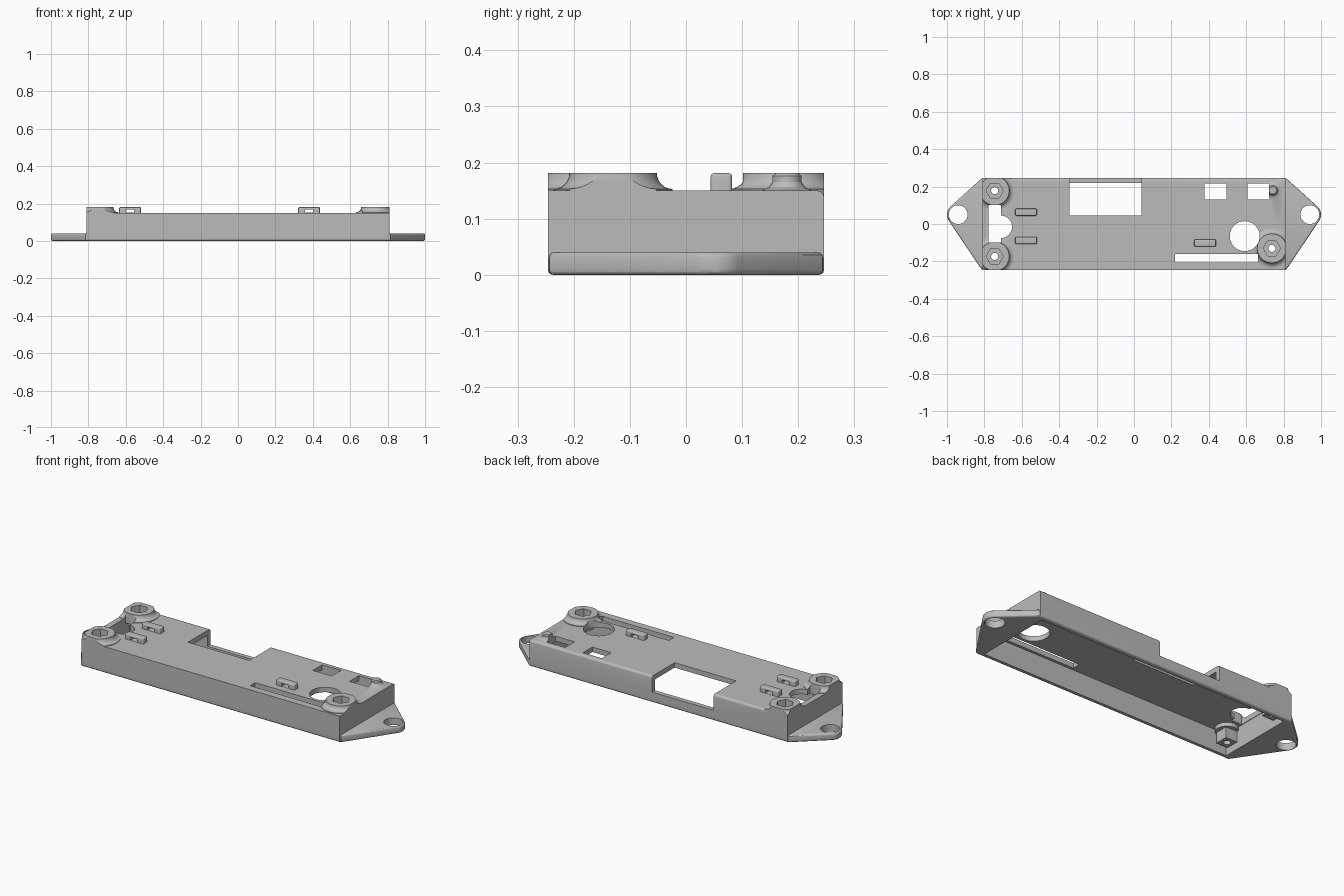
import bpy, bmesh, math
from mathutils import Vector

cube = bpy.data.objects.get("Cube")
if cube:
    bpy.data.objects.remove(cube, do_unlink=True)

grey = bpy.data.materials.new("light_grey_plastic")
grey.use_nodes = True
colour = (0.5, 0.5, 0.5, 1)
grey.diffuse_color = colour
grey.node_tree.nodes["Principled BSDF"].inputs["Base Color"].default_value = colour


def finish(bm, name):
    bmesh.ops.recalc_face_normals(bm, faces=bm.faces)
    mesh = bpy.data.meshes.new(name)
    bm.to_mesh(mesh)
    bm.free()
    mesh.materials.append(grey)
    obj = bpy.data.objects.new(name, mesh)
    bpy.context.collection.objects.link(obj)
    return obj


def box(name, x, y, z, round_edge=None, radius=0.012):
    bm = bmesh.new()
    bmesh.ops.create_cube(bm, size=1)
    for v in bm.verts:
        v.co = [r[0] if c < 0 else r[1] for c, r in zip(v.co, (x, y, z))]
    if round_edge:
        edges = [e for e in bm.edges if round_edge((e.verts[0].co + e.verts[1].co) / 2)]
        bmesh.ops.bevel(bm, geom=edges, offset=radius, segments=4, profile=0.5, affect='EDGES')
    return finish(bm, name)


def lathe(name, x, y, profile, sides=48):
    """Closed solid of revolution from (radius, height) pairs, bottom to top."""
    bm = bmesh.new()
    rings = []
    for r, z in profile:
        angles = [2 * math.pi * i / sides for i in range(sides)]
        rings.append([bm.verts.new((x + r * math.cos(a), y + r * math.sin(a), z)) for a in angles])
    for low, high in zip(rings, rings[1:]):
        for i in range(sides):
            j = (i + 1) % sides
            bm.faces.new((low[i], low[j], high[j], high[i]))
    bm.faces.new(rings[0][::-1])
    bm.faces.new(rings[-1])
    return finish(bm, name)


def combine(target, tool, operation):
    mod = target.modifiers.new("combine", 'BOOLEAN')
    mod.operation, mod.solver, mod.object = operation, 'EXACT', tool
    bpy.context.view_layer.objects.active = target
    bpy.ops.object.modifier_apply(modifier=mod.name)
    bpy.data.objects.remove(tool, do_unlink=True)


def cut_box(x, y, z):
    combine(body, box("cutter", x, y, z), 'DIFFERENCE')


def cut_round(x, y, r, z0=-0.1, z1=0.3, sides=48):
    combine(body, lathe("cutter", x, y, [(r, z0), (r, z1)], sides), 'DIFFERENCE')


HX, HY, TOP, BOSS_TOP = 0.81, 0.246, 0.15, 0.181

# Open-bottomed shell, rounded along its underside and rear top edge
body = box("enclosure_body", (-HX, HX), (-HY, HY), (0, TOP),
           lambda m: (m.z < 0.01 and abs(m.x) < 0.1) or (m.z > 0.1 and m.y > 0.2))
cut_box((-0.78, 0.78), (-0.22, 0.22), (-0.1, 0.122))


# Triangular mounting ears with a rounded tip
def ear(side):
    bm = bmesh.new()
    outline = [(0.795, -HY), (0.815, -HY + 0.003), (0.795, HY), (0.815, HY - 0.003)]
    outline += [(0.94 + 0.06 * math.cos(a), 0.05 + 0.06 * math.sin(a))
                for a in (math.pi * i / 16 for i in range(-9, 10))]
    for x, y in outline:
        for z in (0, 0.04):
            bm.verts.new((side * x, y, z))
    bmesh.ops.convex_hull(bm, input=bm.verts)
    bmesh.ops.dissolve_limit(bm, angle_limit=0.01, verts=bm.verts, edges=bm.edges)
    rim = [e for e in bm.edges if abs(e.verts[0].co.z - e.verts[1].co.z) < 0.001
           and max(abs(v.co.x) for v in e.verts) > 0.8]
    bmesh.ops.bevel(bm, geom=rim, offset=0.009, segments=3, profile=0.5, affect='EDGES')
    return finish(bm, "mounting_ear")


for side in (-1, 1):
    combine(body, ear(side), 'UNION')
    cut_round(side * 0.94, 0.05, 0.05)

# Screw bosses, flared into the lid and trimmed flush with the walls
bosses = [(-0.745, 0.178), (-0.745, -0.173), (0.737, -0.13)]
flare = 0.028
for i, (x, y) in enumerate(bosses):
    profile = [(0.078 + flare, 0.13)]
    for k in range(7):
        a = math.pi / 2 * k / 6
        profile.append((0.078 + flare * (1 - math.sin(a)), TOP + 0.003 + flare * (1 - math.cos(a))))
    boss = lathe("screw_boss", x, y, profile)
    limits = box("trim", (-HX, HX), (-HY, HY), (0.125, BOSS_TOP))
    combine(boss, limits, 'INTERSECT')
    combine(body, boss, 'UNION')
    # Collar and post under the lid
    combine(body, lathe("collar", x, y, [(0.06, 0.1), (0.06, 0.135)]), 'UNION')
    if x < 0:
        post = box("post", (x - 0.037, x + 0.037), (y - 0.037, y + 0.037), (0.04, 0.135))
        combine(body, post, 'UNION')

# Openings in the lid
cut_box((-0.345, 0.04), (0.045, 0.22), (-0.1, 0.3))
cut_box((-0.345, 0.04), (0.2, 0.3), (0.06, 0.3))
for x in (0.377, 0.607):
    cut_box((x, x + 0.118), (0.132, 0.216), (0.05, 0.3))
cut_box((0.22, 0.663), (-0.205, -0.16), (0.05, 0.3))
cut_box((-0.777, -0.71), (-0.098, 0.102), (0.05, 0.3))
cut_round(-0.712, -0.015, 0.06, 0.05)
cut_round(0.592, -0.065, 0.08, 0.05)

# Hexagonal nut recesses and screw holes
for x, y in bosses:
    cut_round(x, y, 0.046, 0.14, 0.3, 6)
    cut_round(x, y, 0.019)

# Cable tie bridges
for x, y in [(-0.577, 0.063), (-0.577, -0.088), (0.38, -0.102)]:
    bridge = box("tie_bridge", (x - 0.058, x + 0.058), (y - 0.019, y + 0.019), (0.14, BOSS_TOP),
                 lambda m: m.z > 0.15, 0.006)
    tunnel = box("cutter", (x - 0.022, x + 0.022), (y - 0.1, y + 0.1), (TOP + 0.001, 0.168))
    combine(bridge, tunnel, 'DIFFERENCE')
    combine(body, bridge, 'UNION')

# Locating pin beside the rear window
pin = [(0.045, 0.13), (0.045, TOP), (0.032, 0.156), (0.026, 0.165), (0.026, 0.176), (0.02, BOSS_TOP)]
pin_obj = lathe("locating_pin", 0.742, 0.18, pin, 24)
window = box("cutter", (0.607, 0.722), (0.132, 0.216), (0.05, 0.3))
combine(pin_obj, window, 'DIFFERENCE')
combine(body, pin_obj, 'UNION')

bpy.ops.object.select_all(action='DESELECT')
body.select_set(True)
bpy.context.view_layer.objects.active = body
bpy.ops.object.shade_smooth_by_angle(angle=math.radians(30))
